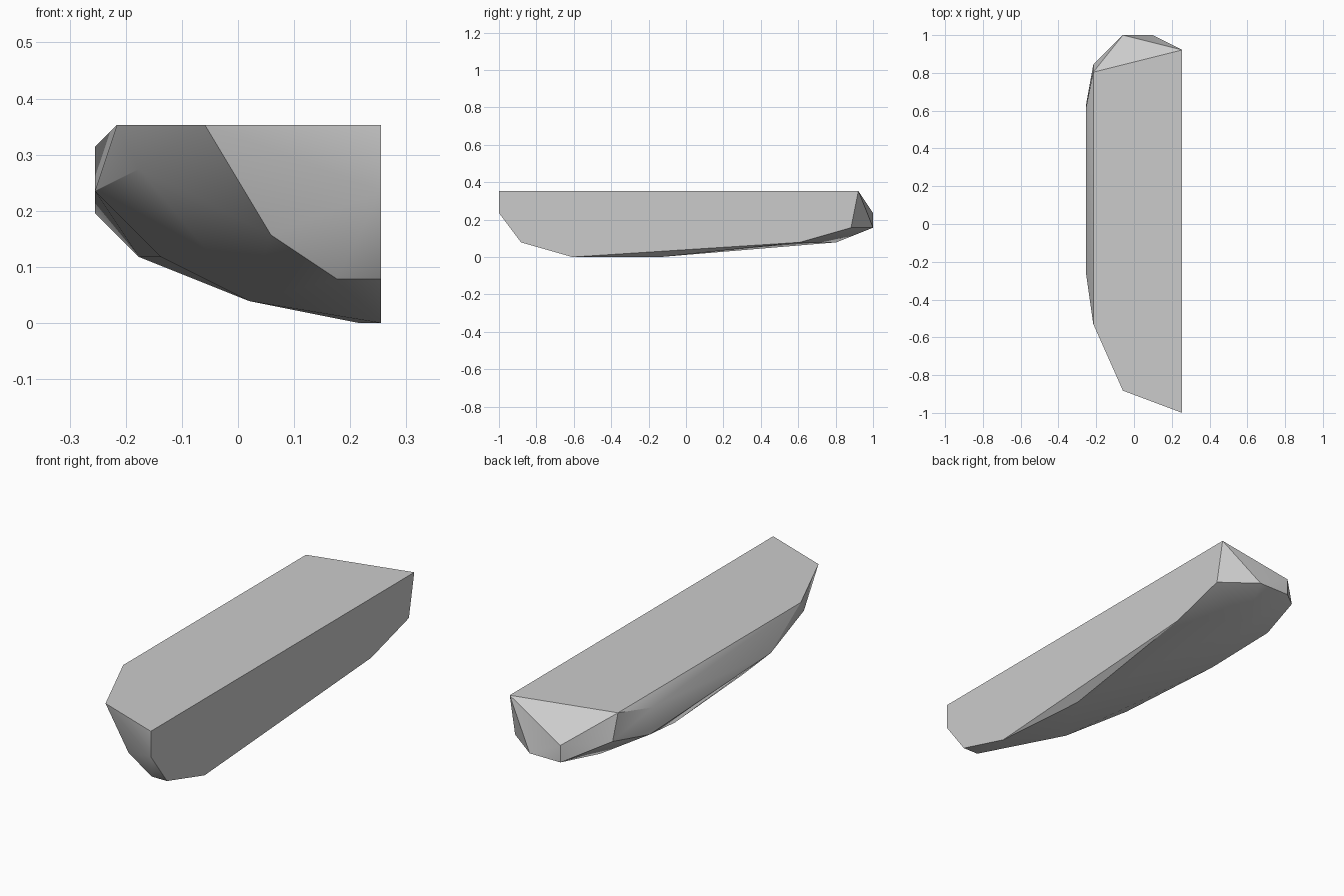
import bpy
import bmesh
import math

cube = bpy.data.objects.get("Cube")
if cube:
    bpy.data.objects.remove(cube, do_unlink=True)

UNIT = 2 / 51          # grid step of the faceted block
WIDTH, LENGTH = 13, 51

# Outline of the flat side as (y, z) steps
flat_side = [(0, 9), (0, 6), (3, 2), (10, 0), (41, 2), (48, 4), (49, 9)]
# Rim of the flat top as (x, y) steps
top_rim = [(5, 3), (1, 12), (1, 46)]
# Corners of the rounded flank, grouped by part, as (x, y, z) steps
front_end = [(8, 3, 4), (11, 3, 2), (2, 10, 7)]
front_crease = [(9, 11, 1), (7, 14, 1), (3, 20, 3), (0, 19, 6)]
underside = [(12, 22, 0), (2, 34, 3), (4, 45, 3), (7, 46, 2)]
flank = [(0, 41, 8), (0, 41.5, 5)]
back_end = [(1, 47, 6), (5, 51, 6), (5, 51, 4), (9, 51, 4)]

corners = [(WIDTH, y, z) for y, z in flat_side]
corners += [(x, y, 9) for x, y in top_rim]
corners += front_end + front_crease + underside + flank + back_end

# Wrap the corners in a convex shell and merge coplanar triangles
bm = bmesh.new()
for x, y, z in corners:
    bm.verts.new(((x - WIDTH / 2) * UNIT, (y - LENGTH / 2) * UNIT, z * UNIT))
hull = bmesh.ops.convex_hull(bm, input=bm.verts)
spare = {v for v in hull["geom_interior"] + hull["geom_unused"]
         if isinstance(v, bmesh.types.BMVert)}
bmesh.ops.delete(bm, geom=list(spare), context="VERTS")
bmesh.ops.dissolve_limit(bm, angle_limit=math.radians(1),
                         verts=bm.verts, edges=bm.edges)
bmesh.ops.recalc_face_normals(bm, faces=bm.faces)

mesh = bpy.data.meshes.new("faceted_block")
bm.to_mesh(mesh)
bm.free()
block = bpy.data.objects.new("faceted_block", mesh)
bpy.context.collection.objects.link(block)

# Plain grey surface
grey = bpy.data.materials.new("plain_grey")
grey.use_nodes = True
colour = (0.6, 0.6, 0.6, 1)
grey.diffuse_color = colour
grey.node_tree.nodes["Principled BSDF"].inputs["Base Color"].default_value = colour
mesh.materials.append(grey)

# Smooth the gentle flank, keep the hard edges
bpy.ops.object.select_all(action="DESELECT")
block.select_set(True)
bpy.context.view_layer.objects.active = block
bpy.ops.object.shade_smooth_by_angle(angle=math.radians(30))
